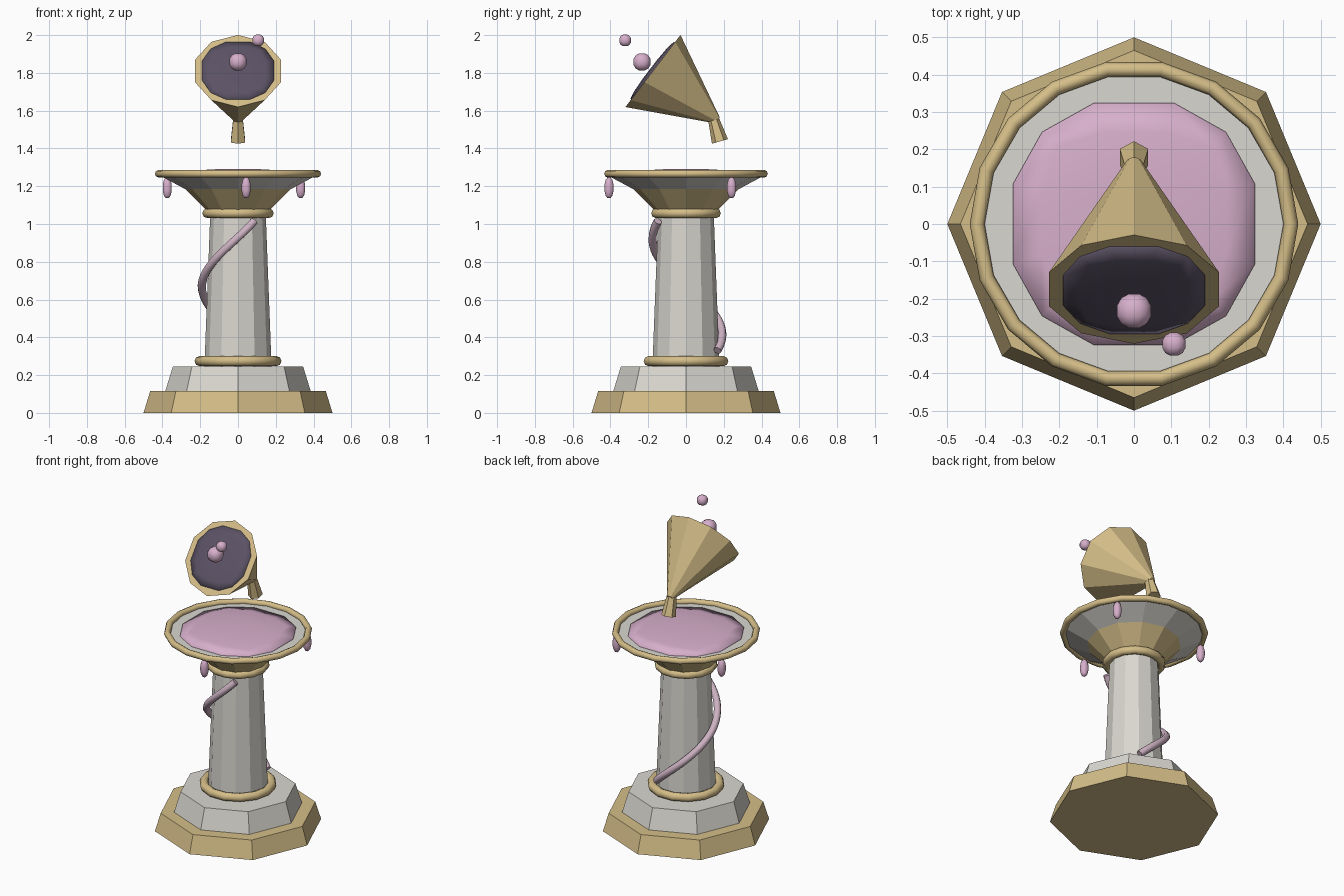
import bpy, bmesh
from math import radians, sin, cos
from mathutils import Matrix, Vector

if "Cube" in bpy.data.objects:
    bpy.data.objects.remove(bpy.data.objects["Cube"], do_unlink=True)


def material(name, rgb):
    m = bpy.data.materials.new(name)
    m.use_nodes = True
    m.diffuse_color = (*rgb, 1)
    m.node_tree.nodes["Principled BSDF"].inputs["Base Color"].default_value = (*rgb, 1)
    return m


GOLD = material("pale gold", (0.66, 0.51, 0.245))
STONE = material("light stone", (0.70, 0.68, 0.63))
PINK = material("pink", (0.68, 0.43, 0.60))
VINE = material("dusty pink", (0.62, 0.45, 0.55))
DARK = material("dark purple", (0.105, 0.085, 0.13))


def finish(bm, name, mat, smooth=False):
    bmesh.ops.recalc_face_normals(bm, faces=bm.faces)
    for f in bm.faces:
        f.smooth = smooth
    mesh = bpy.data.meshes.new(name)
    bm.to_mesh(mesh)
    bm.free()
    mesh.materials.append(mat)
    ob = bpy.data.objects.new(name, mesh)
    bpy.context.collection.objects.link(ob)
    return ob


def frustum(name, mat, sides, start, end, r1, r2, tilt=0):
    """Flat-sided tapered prism from start to end, leaning about x by tilt."""
    start, end = Vector(start), Vector(end)
    bm = bmesh.new()
    bmesh.ops.create_cone(bm, cap_ends=True, segments=sides, radius1=r1, radius2=r2,
                          depth=(end - start).length)
    bm.transform(Matrix.Translation((start + end) / 2) @ Matrix.Rotation(tilt, 4, 'X'))
    return finish(bm, name, mat)


def tier(name, mat, sides, z1, z2, r1, r2):
    return frustum(name, mat, sides, (0, 0, z1), (0, 0, z2), r1, r2)


def blob(name, mat, centre, scale, tilt=0):
    """Smooth ball made from a rounded, gridded cube."""
    bm = bmesh.new()
    bmesh.ops.create_cube(bm, size=2)
    bmesh.ops.subdivide_edges(bm, edges=bm.edges[:], cuts=2, use_grid_fill=True)
    for v in bm.verts:
        v.co.normalize()
    bm.transform(Matrix.Translation(centre) @ Matrix.Rotation(tilt, 4, 'X')
                 @ Matrix.Diagonal((*scale, 1)))
    return finish(bm, name, mat, smooth=True)


def ring(name, z, major, minor, sides):
    bpy.ops.mesh.primitive_torus_add(location=(0, 0, z), major_radius=major, minor_radius=minor,
                                     major_segments=sides, minor_segments=8)
    ob = bpy.context.object
    ob.name = name
    ob.data.materials.append(GOLD)
    bpy.ops.object.shade_smooth_by_angle(angle=radians(50))


# Stepped base and column
tier("base_plinth", GOLD, 8, 0, 0.115, 0.5, 0.465)
tier("base_step", STONE, 8, 0.115, 0.245, 0.385, 0.345)
tier("column", STONE, 12, 0.24, 1.05, 0.178, 0.147)
ring("column_foot_ring", 0.274, 0.203, 0.027, 14)
ring("column_neck_ring", 1.057, 0.163, 0.026, 14)

# Bowl, rim and water
tier("bowl_cup", GOLD, 12, 1.06, 1.185, 0.155, 0.28)
tier("bowl_dish", STONE, 12, 1.185, 1.26, 0.28, 0.42)
ring("bowl_rim", 1.266, 0.42, 0.02, 18)
blob("water", PINK, (0, 0, 1.258), (0.358, 0.358, 0.036))

# Drips hanging from the rim
for i in range(3):
    a = radians(-84 + 120 * i)
    blob(f"drip_{i + 1}", PINK, (0.41 * cos(a), 0.41 * sin(a), 1.192), (0.026, 0.026, 0.061))

# Vine winding down the column
curve = bpy.data.curves.new("vine", 'CURVE')
curve.dimensions = '3D'
curve.bevel_depth = 0.022
curve.bevel_resolution = 2
curve.use_fill_caps = True
steps = 32
spline = curve.splines.new('POLY')
spline.points.add(steps)
for i, p in enumerate(spline.points):
    t = i / steps
    a = radians(-60 - 240 * t)
    r = 0.172 + 0.02 * min(1, 2 * t)
    p.co = (r * cos(a), r * sin(a), 1.015 - 0.685 * t, 1)
spline.use_smooth = True
curve.materials.append(VINE)
vine = bpy.data.objects.new("vine", curve)
bpy.context.collection.objects.link(vine)

# Floating horn with its dark mouth and stem
tilt = radians(52.6)
axis = Vector((0, -sin(tilt), cos(tilt)))
mouth = Vector((0, -0.175, 1.81))
frustum("horn", GOLD, 10, mouth - axis * 0.43, mouth, 0.02, 0.24, tilt)
blob("horn_mouth", DARK, mouth, (0.21, 0.21, 0.02), tilt)
frustum("horn_stem", GOLD, 6, (0, 0.18, 1.437), (0, 0.147, 1.55), 0.044, 0.03, radians(16))

# Bubbles leaving the horn
blob("large_bubble", PINK, (0, -0.233, 1.858), (0.05,) * 3)
blob("small_bubble", PINK, (0.107, -0.322, 1.972), (0.034,) * 3)
